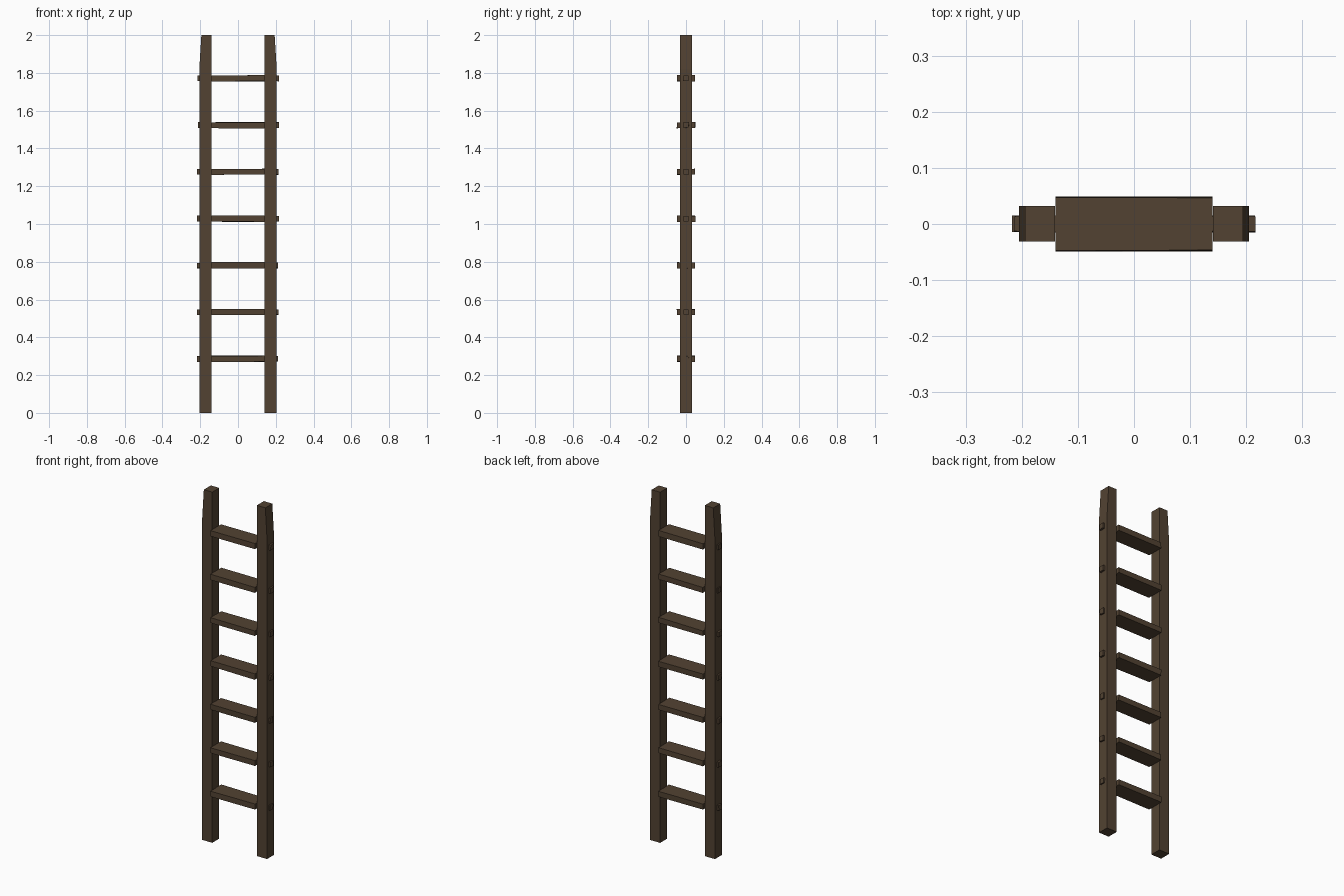
import bpy, bmesh, random

if "Cube" in bpy.data.objects:
    bpy.data.objects.remove(bpy.data.objects["Cube"])

random.seed(4)

wood = bpy.data.materials.new("dark_wood")
wood.diffuse_color = (0.085, 0.055, 0.032, 1)
wood.use_nodes = True
wood.node_tree.nodes["Principled BSDF"].inputs["Base Color"].default_value = wood.diffuse_color


def finish(name, bm):
    bmesh.ops.recalc_face_normals(bm, faces=bm.faces)
    mesh = bpy.data.meshes.new(name)
    bm.to_mesh(mesh)
    bm.free()
    mesh.materials.append(wood)
    obj = bpy.data.objects.new(name, mesh)
    bpy.context.collection.objects.link(obj)
    return obj


def loft(name, rings):
    """Skin equal-length rings of points and cap both ends."""
    bm = bmesh.new()
    loops = [[bm.verts.new(p) for p in ring] for ring in rings]
    for a, b in zip(loops, loops[1:]):
        n = len(a)
        for i in range(n):
            bm.faces.new((a[i], a[(i + 1) % n], b[(i + 1) % n], b[i]))
    bm.faces.new(loops[0])
    bm.faces.new(loops[-1])
    return finish(name, bm)


def rail(name, side):
    # Square post whose outer face leans in near the top
    inner, y0, y1 = 0.141, -0.031, 0.032
    rings = []
    for z, outer in ((0, 0.205), (1.82, 0.205), (2.0, 0.194)):
        rings.append([(side * inner, y0, z), (side * outer, y0, z),
                      (side * outer, y1, z), (side * inner, y1, z)])
    return loft(name, rings)


def rung(name, z):
    # Wide tread that steps down to narrow tenons passing through the rails
    j = lambda: random.uniform(-0.0015, 0.0015)
    tip_l, tip_r = -0.215 + 2 * j(), 0.215 + 2 * j()
    stations = ((tip_l, 0.014), (-0.14, 0.014), (-0.14, 0.048),
                (0.14, 0.048), (0.14, 0.014), (tip_r, 0.014))
    rings = []
    for x, w in stations:
        h = 0.0155 if w > 0.02 else 0.0145
        rings.append([(x, -w + j(), z - h + j()), (x, w + j(), z - h + j()),
                      (x, w + j(), z + h + j()), (x, -w + j(), z + h + j())])
    return loft(name, rings)


# Rails
rail("left_rail", -1)
rail("right_rail", 1)

# Seven evenly spaced rungs
for i in range(7):
    rung(f"rung_{i + 1}", 0.286 + 0.2475 * i)
